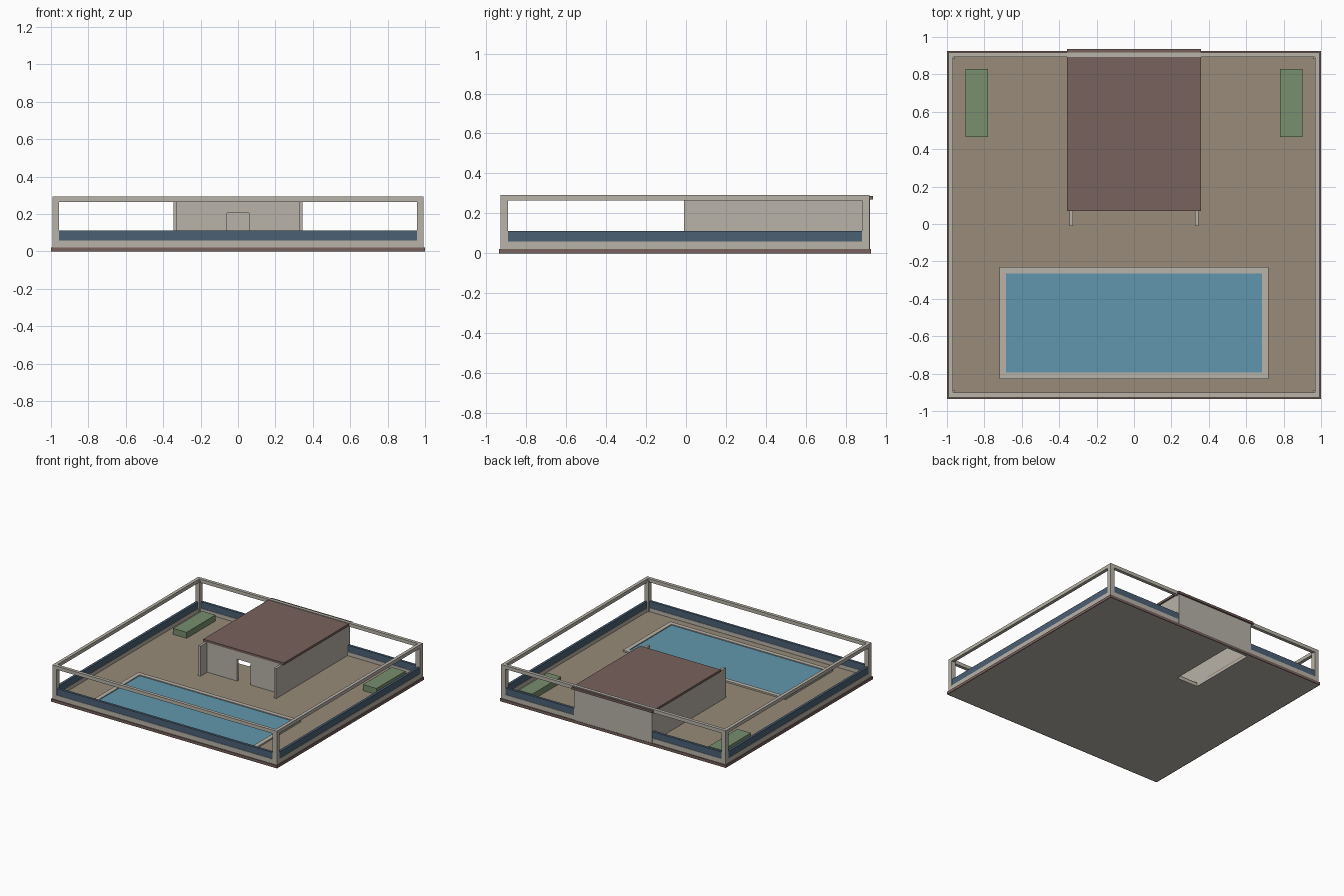
import bpy, bmesh

if "Cube" in bpy.data.objects:
    bpy.data.objects.remove(bpy.data.objects["Cube"], do_unlink=True)


def material(name, *rgb):
    linear = [((c / 255 + 0.055) / 1.055) ** 2.4 for c in rgb] + [1.0]
    mat = bpy.data.materials.new(name)
    mat.use_nodes = True
    mat.diffuse_color = linear
    mat.node_tree.nodes["Principled BSDF"].inputs["Base Color"].default_value = linear
    return mat


concrete = material("pale_concrete", 184, 179, 169)
paving = material("tan_paving", 152, 139, 121)
brown = material("roof_brown", 119, 98, 92)
water = material("pool_water", 97, 150, 173)
leaf = material("hedge_green", 120, 142, 110)
panel = material("slate_blue", 75, 96, 117)


def finish(name, bm, mat):
    bmesh.ops.recalc_face_normals(bm, faces=bm.faces)
    mesh = bpy.data.meshes.new(name)
    bm.to_mesh(mesh)
    bm.free()
    mesh.materials.append(mat)
    obj = bpy.data.objects.new(name, mesh)
    bpy.context.scene.collection.objects.link(obj)
    return obj


def box(name, mat, x0, x1, y0, y1, z0, z1):
    bm = bmesh.new()
    bmesh.ops.create_cube(bm, size=1)
    for v in bm.verts:
        v.co = (x0 if v.co.x < 0 else x1,
                y0 if v.co.y < 0 else y1,
                z0 if v.co.z < 0 else z1)
    return finish(name, bm, mat)


def frame(name, mat, outer, hole, z0, z1):
    """Rectangular slab with a rectangular hole; rectangles are x0, x1, y0, y1."""
    bm = bmesh.new()

    def loop(rect, z):
        x0, x1, y0, y1 = rect
        return [bm.verts.new((x, y, z)) for x, y in
                ((x0, y0), (x1, y0), (x1, y1), (x0, y1))]

    rings = [loop(outer, z0), loop(outer, z1), loop(hole, z1), loop(hole, z0)]
    for a, b in zip(rings, rings[1:] + rings[:1]):
        for i in range(4):
            j = (i + 1) % 4
            bm.faces.new((a[i], a[j], b[j], b[i]))
    return finish(name, bm, mat)


def inset(rect, d):
    x0, x1, y0, y1 = rect
    return (x0 + d, x1 - d, y0 + d, y1 - d)


# Ground slab with a stair opening inside the house
plot = (-1.0, 1.0, -0.935, 0.925)
yard = inset(plot, 0.007)
stairwell = (-0.325, -0.135, 0.33, 0.9)
floor_z = 0.03
frame("base_band", brown, plot, yard, 0, 0.022)
frame("ground_slab", concrete, yard, stairwell, 0, 0.022)
frame("paved_floor", paving, inset(yard, 0.02), stairwell, 0.022, floor_z)

# Boundary wall, posts and top rail
frame("kerb", concrete, yard, inset(yard, 0.026), 0.022, 0.06)
frame("parapet_panels", panel, inset(yard, 0.003), inset(yard, 0.023), 0.06, 0.112)
frame("top_rail", concrete, yard, inset(yard, 0.026), 0.265, 0.293)
post = 0.037
x0, x1, y0, y1 = yard
for side, px in (("right", x0), ("left", x1 - post)):
    for end, py in (("front", y0), ("back", y1 - post)):
        box(f"{end}_{side}_post", concrete, px, px + post, py, py + post, 0.022, 0.28)

# House walls: the side walls reach forward as fins
wall_top = 0.27
for side, s in (("right", -1), ("left", 1)):
    xs = sorted((s * 0.325, s * 0.345))
    box(f"{side}_house_wall", concrete, *xs, -0.01, 0.922, 0.022, wall_top)
    xs = sorted((s * 0.06, s * 0.325))
    box(f"{side}_front_wall", concrete, *xs, 0.075, 0.095, floor_z, wall_top)
box("door_lintel", concrete, -0.06, 0.06, 0.075, 0.095, 0.205, wall_top)
box("back_house_wall", concrete, -0.345, 0.345, 0.9, 0.922, 0.022, wall_top)
box("house_roof", brown, -0.357, 0.357, 0.07, 0.935, wall_top, 0.288)

# Pool
pool = (-0.72, 0.72, -0.83, -0.23)
frame("pool_rim", concrete, pool, inset(pool, 0.035), floor_z, 0.042)
box("pool_water", water, *inset(pool, 0.034), floor_z, 0.035)

# Hedges in the back corners
for side, s in (("right", -1), ("left", 1)):
    xs = sorted((s * 0.78, s * 0.9))
    box(f"{side}_hedge", leaf, *xs, 0.465, 0.83, floor_z, 0.078)
